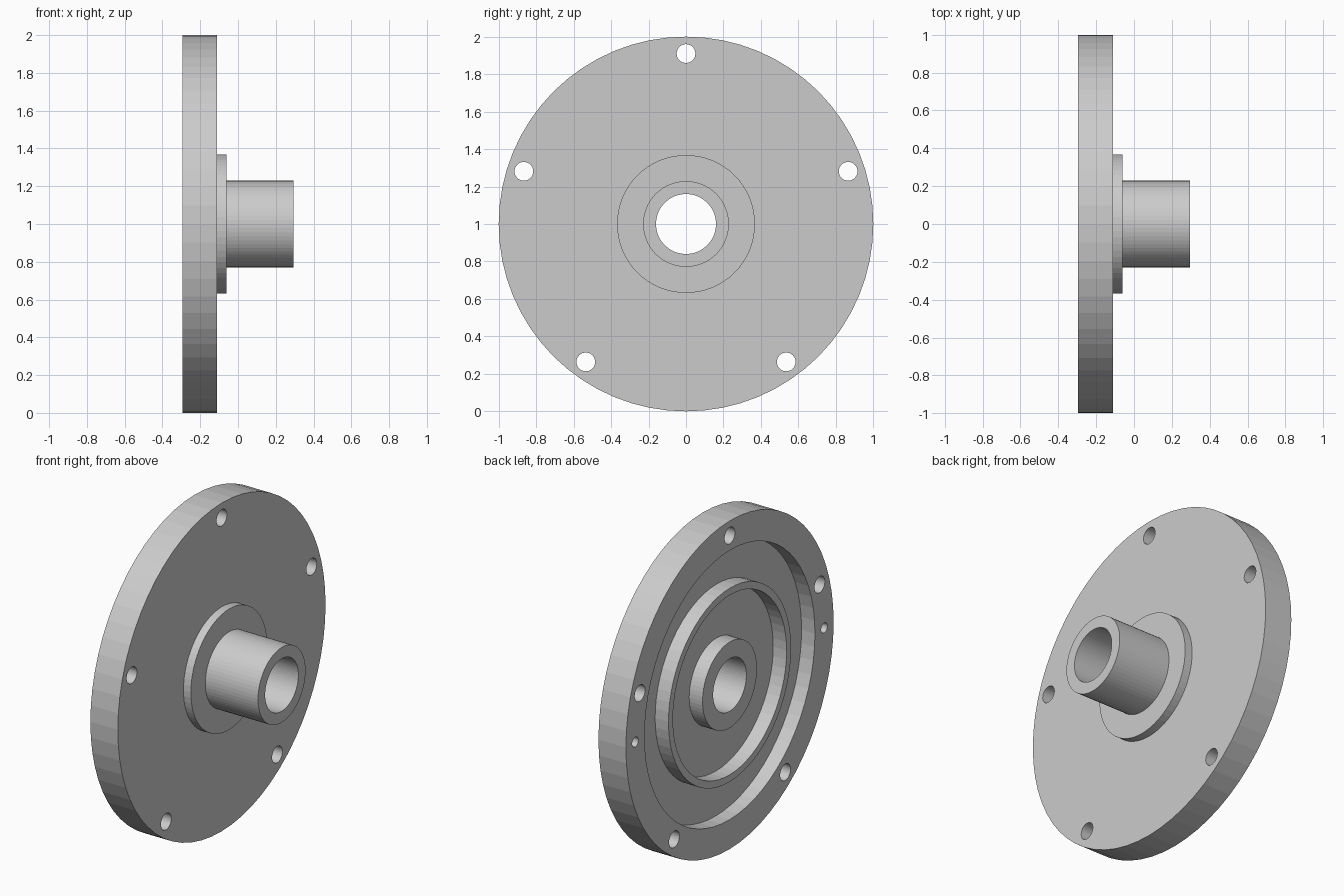
import bpy, bmesh
from math import sin, cos, pi, radians
from mathutils import Matrix

if "Cube" in bpy.data.objects:
    bpy.data.objects.remove(bpy.data.objects["Cube"])

SEG = 64
BACK, FRONT, FLOOR = -0.295, -0.11, -0.205

# Cross-section as (x, radius), revolved about the shaft axis
profile = [
    (BACK, 0.16), (BACK, 0.262),            # rear boss
    (FLOOR, 0.262), (FLOOR, 0.547),         # inner recess
    (BACK, 0.547), (BACK, 0.59),            # raised ring
    (FLOOR, 0.59), (FLOOR, 0.82),           # outer groove
    (BACK, 0.82), (BACK, 1.0),              # bolt rim
    (FRONT, 1.0), (FRONT, 0.368),           # front plate
    (-0.06, 0.368), (-0.06, 0.229),         # shoulder
    (0.295, 0.229), (0.295, 0.16),          # hub tube
    (-0.185, 0.16),                         # joint line inside the bore
]


def make_object(name, bm):
    bmesh.ops.recalc_face_normals(bm, faces=bm.faces)
    mesh = bpy.data.meshes.new(name)
    bm.to_mesh(mesh)
    bm.free()
    obj = bpy.data.objects.new(name, mesh)
    bpy.context.collection.objects.link(obj)
    obj.location.z = 1
    return obj


def revolve(name, points):
    bm = bmesh.new()
    rings = []
    for i in range(SEG):
        a = 2 * pi * i / SEG
        rings.append([bm.verts.new((x, r * sin(a), r * cos(a))) for x, r in points])
    n = len(points)
    for i in range(SEG):
        a, b = rings[i], rings[(i + 1) % SEG]
        for j in range(n):
            k = (j + 1) % n
            bm.faces.new((a[j], a[k], b[k], b[j]))
    return make_object(name, bm)


def add_drill(bm, angle, dist, radius, x0, x1):
    centre = ((x0 + x1) / 2, dist * sin(angle), dist * cos(angle))
    bmesh.ops.create_cone(
        bm, cap_ends=True, segments=32, radius1=radius, radius2=radius,
        depth=x1 - x0,
        matrix=Matrix.Translation(centre) @ Matrix.Rotation(pi / 2, 4, 'Y'))


flange = revolve("hub_flange", profile)

# Five through bolt holes and two blind dowel holes in the back
bm = bmesh.new()
for i in range(5):
    add_drill(bm, radians(72 * i), 0.91, 0.05, -0.4, 0.0)
for angle in (pi / 2, -pi / 2):
    add_drill(bm, angle, 0.91, 0.03, -0.4, BACK + 0.11)
drills = make_object("hole_cutters", bm)
drills.hide_render = True

mod = flange.modifiers.new("holes", 'BOOLEAN')
mod.operation = 'DIFFERENCE'
mod.solver = 'EXACT'
mod.object = drills
bpy.context.view_layer.objects.active = flange
bpy.ops.object.modifier_apply(modifier=mod.name)
bpy.data.objects.remove(drills)
